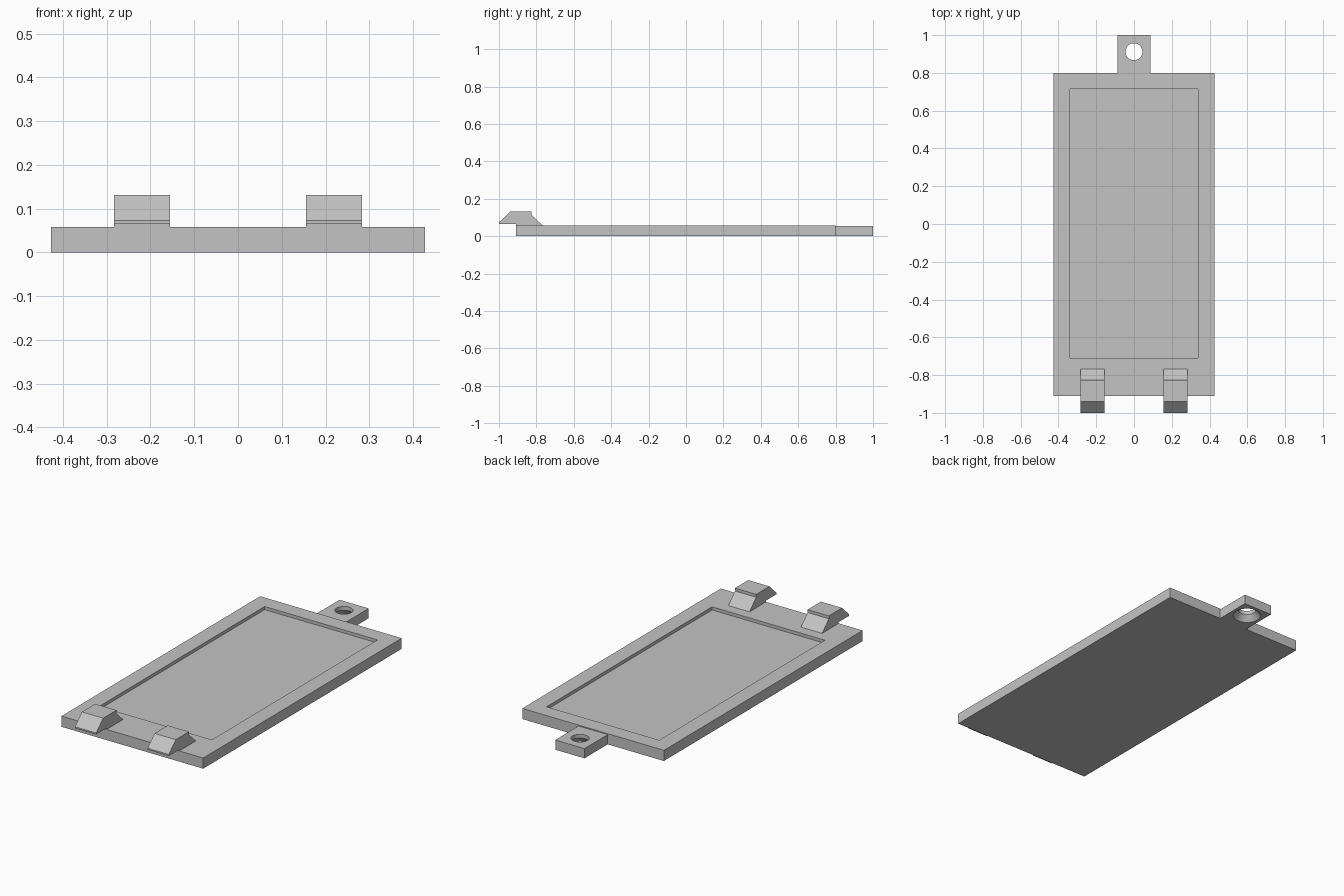
import bpy
import bmesh
from math import cos, sin, tau
from mathutils import Vector

old = bpy.data.objects.get("Cube")
if old:
    bpy.data.objects.remove(old, do_unlink=True)

grey = bpy.data.materials.new("plain grey")
grey.use_nodes = True
colour = (0.55, 0.55, 0.55, 1)
grey.diffuse_color = colour
grey.node_tree.nodes["Principled BSDF"].inputs["Base Color"].default_value = colour

PLATE_X = 0.427
FRONT, BACK = -0.91, 0.80
TOP = 0.058


def finish(name, bm):
    bmesh.ops.recalc_face_normals(bm, faces=bm.faces)
    mesh = bpy.data.meshes.new(name)
    bm.to_mesh(mesh)
    bm.free()
    mesh.materials.append(grey)
    obj = bpy.data.objects.new(name, mesh)
    bpy.context.collection.objects.link(obj)
    return obj


def extrude_outline(bm, points, offset):
    face = bm.faces.new([bm.verts.new(p) for p in points])
    new = bmesh.ops.extrude_face_region(bm, geom=[face], use_keep_orig=True)["geom"]
    moved = [v for v in new if isinstance(v, bmesh.types.BMVert)]
    bmesh.ops.translate(bm, verts=moved, vec=offset)
    return next(f for f in new if isinstance(f, bmesh.types.BMFace))


def rectangle(x, y0, y1):
    return [(-x, y0), (x, y0), (x, y1), (-x, y1)]


# Cover plate with a shallow recessed panel
bm = bmesh.new()
corners = rectangle(PLATE_X, FRONT, BACK)
top = extrude_outline(bm, [(x, y, 0) for x, y in corners], (0, 0, TOP))
bmesh.ops.inset_region(bm, faces=[top], thickness=0.05)
for vert in top.verts:
    vert.co.x = 0.34 if vert.co.x > 0 else -0.34
    vert.co.y = 0.715 if vert.co.y > 0 else -0.71
extruded = bmesh.ops.extrude_discrete_faces(bm, faces=[top])["faces"]
bmesh.ops.translate(bm, verts=extruded[0].verts, vec=(0, 0, -0.017))
finish("cover_plate", bm)

# Screw tab: rings run round the outside, then through the countersunk hole
SEGMENTS = 32
TAB_X, TAB_TOP, HOLE_Y = 0.088, 0.053, 0.912
HOLE, SINK = 0.045, 0.072


def square_ring(z):
    ring = []
    for i in range(SEGMENTS):
        c, s = cos(tau * i / SEGMENTS), sin(tau * i / SEGMENTS)
        m = max(abs(c), abs(s))
        reach = 1 - HOLE_Y if s > 0 else HOLE_Y - BACK
        ring.append(Vector((TAB_X * c / m, HOLE_Y + reach * s / m, z)))
    return ring


def round_ring(radius, z):
    return [Vector((radius * cos(tau * i / SEGMENTS),
                    HOLE_Y + radius * sin(tau * i / SEGMENTS), z))
            for i in range(SEGMENTS)]


bm = bmesh.new()
rings = [square_ring(0), square_ring(TAB_TOP), round_ring(HOLE, TAB_TOP),
         round_ring(HOLE, 0.032), round_ring(SINK, 0)]
rings = [[bm.verts.new(p) for p in ring] for ring in rings]
for k, ring in enumerate(rings):
    following = rings[(k + 1) % len(rings)]
    for i in range(SEGMENTS):
        j = (i + 1) % SEGMENTS
        face = bm.faces.new((ring[i], ring[j], following[j], following[i]))
        face.smooth = k in (2, 3)
# Keep the rims of the hole crisp
for ring in rings[2:]:
    for i in range(SEGMENTS):
        bm.edges.get((ring[i], ring[(i + 1) % SEGMENTS])).smooth = False
bmesh.ops.dissolve_limit(bm, angle_limit=0.001, verts=rings[0] + rings[1],
                         edges=[])
finish("screw_tab", bm)

# Two hooked clips overhanging the front edge
profile = [(-1.0, 0.065), (-1.0, 0.073), (-0.94, 0.131), (-0.826, 0.131),
           (-0.826, 0.115), (-0.768, TOP), (FRONT, TOP), (FRONT, 0.065)]
for side, start in (("left", 0.155), ("right", -0.283)):
    bm = bmesh.new()
    extrude_outline(bm, [(start, y, z) for y, z in profile], (0.128, 0, 0))
    finish(side + "_clip", bm)
